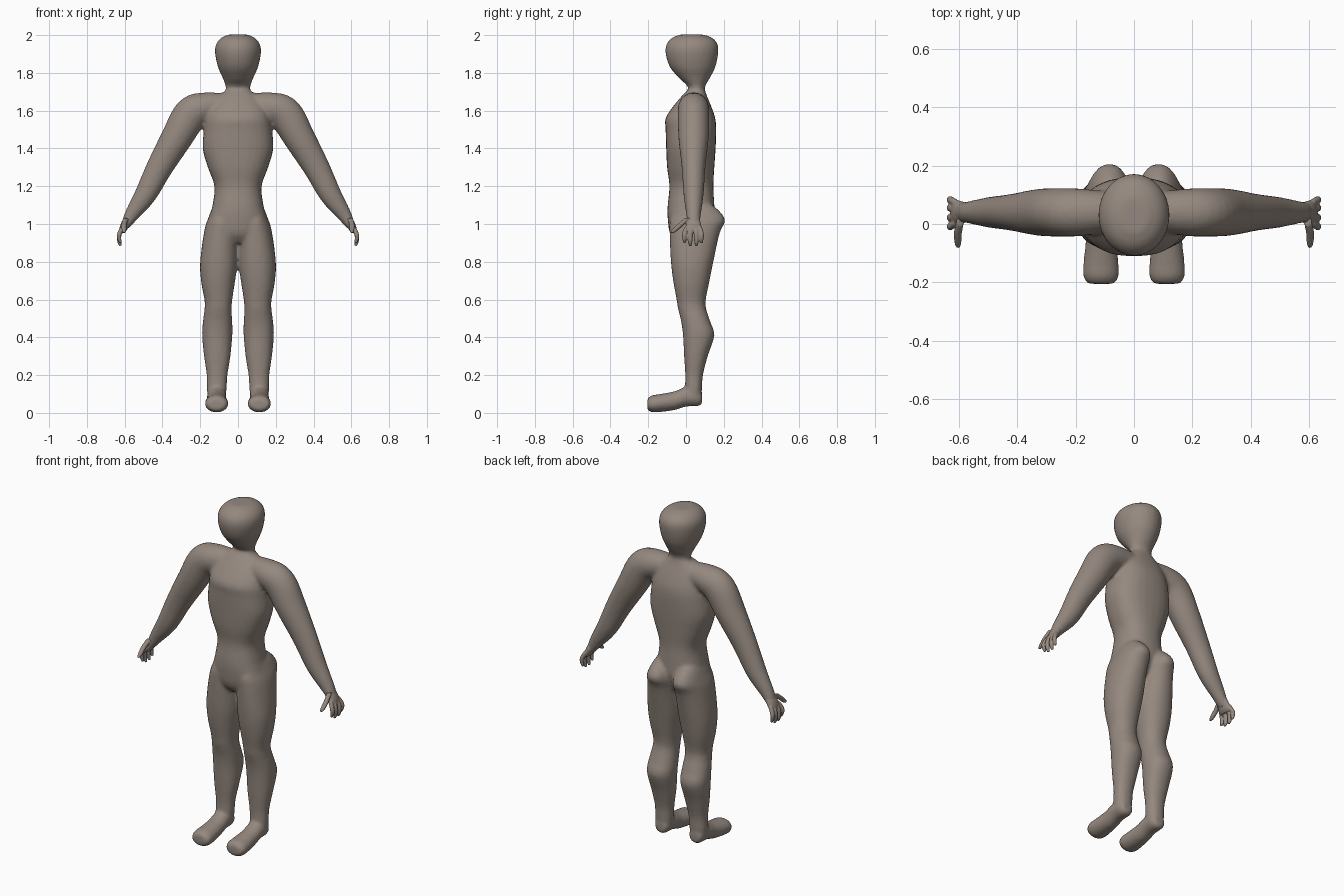
import bpy
import bmesh
import math
from mathutils import Vector

cube = bpy.data.objects.get("Cube")
if cube:
    bpy.data.objects.remove(cube, do_unlink=True)

skin = bpy.data.materials.new("taupe_skin")
skin.use_nodes = True
skin.diffuse_color = (0.30, 0.25, 0.215, 1)
skin.node_tree.nodes["Principled BSDF"].inputs["Base Color"].default_value = skin.diffuse_color

AXIS_Y = Vector((0, 1, 0))
AXIS_Z = Vector((0, 0, 1))


def spline(rows, steps):
    """Smooth interpolation through rows of any length."""
    result = []
    last = len(rows) - 1
    for i in range(last):
        before, start, end, after = (rows[max(0, min(last, i + k))] for k in (-1, 0, 1, 2))
        for step in range(steps):
            t = step / steps
            result.append([
                b + t * ((c - a) + t * ((2 * a - 5 * b + 4 * c - d) + t * (3 * (b - c) + d - a))) / 2
                for a, b, c, d in zip(before, start, end, after)])
            result[-1] = [
                b + (t * (c - a) + t * t * (2 * a - 5 * b + 4 * c - d)
                     + t ** 3 * (3 * (b - c) + d - a)) / 2
                for a, b, c, d in zip(before, start, end, after)]
    result.append(list(rows[-1]))
    return result


def power(value, exponent):
    return math.copysign(abs(value) ** exponent, value)


def loft(bm, rows, depth_axis=AXIS_Y, side=1, exponent=1.0, sides=28, steps=5):
    """Closed tube through rows of x, y, z, half width, half depth."""
    path = spline(rows, steps)
    centres = [Vector(row[:3]) for row in path]
    rings = []
    for i, row in enumerate(path):
        tangent = centres[min(i + 1, len(path) - 1)] - centres[max(i - 1, 0)]
        across = depth_axis.cross(tangent).normalized()
        ring = []
        for k in range(sides):
            angle = math.tau * k / sides
            point = (centres[i]
                     + across * row[3] * power(math.cos(angle), exponent)
                     + depth_axis * row[4] * power(math.sin(angle), exponent))
            point.x *= side
            ring.append(bm.verts.new(point))
        rings.append(ring)
    faces = [bm.faces.new(rings[0]), bm.faces.new(rings[-1])]
    for low, high in zip(rings, rings[1:]):
        for k in range(sides):
            n = (k + 1) % sides
            faces.append(bm.faces.new((low[k], low[n], high[n], high[k])))
    bmesh.ops.recalc_face_normals(bm, faces=faces)


def finish(bm, name, voxel, smoothing):
    """Merge the overlapping volumes into one smooth skin."""
    mesh = bpy.data.meshes.new(name)
    bm.to_mesh(mesh)
    bm.free()
    mesh.materials.append(skin)
    obj = bpy.data.objects.new(name, mesh)
    bpy.context.collection.objects.link(obj)
    mesh.polygons.foreach_set("use_smooth", [True] * len(mesh.polygons))
    remesh = obj.modifiers.new("merge", "REMESH")
    remesh.mode = "VOXEL"
    remesh.voxel_size = voxel
    remesh.use_smooth_shade = True
    relax = obj.modifiers.new("relax", "SMOOTH")
    relax.factor = 0.5
    relax.iterations = smoothing


def upright(profile):
    """Turn z, half width, front y, back y into loft rows."""
    return [(0, (f + b) / 2, z, w, (b - f) / 2) for z, w, f, b in profile]


def limb(profile):
    """Turn z, inner x, outer x, front y, back y into loft rows."""
    return [((i + o) / 2, (f + b) / 2, z, (o - i) / 2, (b - f) / 2) for z, i, o, f, b in profile]


torso = upright([
    (.90, .06, -.05, .06), (.95, .13, -.085, .12), (1.03, .15, -.097, .15),
    (1.1, .135, -.097, .15), (1.2, .125, -.088, .145), (1.3, .16, -.1, .15),
    (1.4, .187, -.105, .157), (1.5, .18, -.108, .16), (1.56, .17, -.108, .155),
    (1.62, .15, -.07, .135), (1.68, .1, -.02, .11), (1.71, .06, .01, .1)])
head = upright([
    (1.64, .07, .0, .11), (1.72, .065, .012, .1), (1.77, .08, -.035, .125),
    (1.83, .106, -.085, .155), (1.9, .121, -.108, .17), (1.95, .117, -.104, .168),
    (1.985, .09, -.075, .14), (2.003, .05, -.03, .09)])
leg = limb([
    (1.12, .05, .09, .02, .1), (1.08, .025, .135, -.05, .165), (1.02, .008, .16, -.085, .207),
    (.95, .001, .18, -.087, .178), (.8, .003, .2, -.08, .145), (.7, .015, .196, -.068, .125),
    (.6, .03, .178, -.05, .105), (.55, .034, .177, -.042, .107), (.48, .03, .186, -.025, .13),
    (.41, .03, .19, -.016, .15), (.3, .04, .18, -.01, .115), (.2, .056, .166, -.004, .09),
    (.13, .06, .165, -.005, .085), (.07, .065, .16, .0, .08)])
foot = [
    (.113, .085, .075, .03, .03), (.113, .06, .083, .046, .048), (.113, 0, .085, .051, .052),
    (.113, -.06, .065, .053, .05), (.113, -.13, .053, .06, .048), (.113, -.18, .048, .061, .045),
    (.113, -.205, .046, .045, .03)]
arm = [
    (.04, .045, 1.63, .06, .06), (.17, .04, 1.617, .08, .08), (.25, .04, 1.58, .092, .083),
    (.325, .04, 1.455, .083, .08), (.415, .04, 1.3, .07, .063), (.49, .04, 1.155, .058, .053),
    (.565, .04, 1.045, .038, .038), (.6, .04, .985, .022, .034)]

body = bmesh.new()
loft(body, torso, exponent=.85)
loft(body, head)
for side in (1, -1):
    loft(body, leg, side=side, exponent=.92)
    loft(body, foot, AXIS_Z, side)
    loft(body, arm, side=side)
finish(body, "body", .01, 5)

# Hands: palm, four curled fingers and a thumb
palm = [(.57, .04, 1.035, .028, .03), (.595, .04, 1.0, .024, .039),
        (.61, .038, .97, .019, .044), (.615, .038, .955, .012, .04)]
thumb = [(.595, .01, 1.03, .014, .018), (.603, -.03, .995, .014, .019),
         (.603, -.06, .967, .012, .018), (.602, -.074, .953, .007, .01)]
fingers = [(-.008, .9), (.022, .885), (.055, .885), (.082, .9)]
for name, side in (("left_hand", 1), ("right_hand", -1)):
    hand = bmesh.new()
    loft(hand, palm, side=side)
    loft(hand, thumb, side=side, sides=12)
    for y, tip in fingers:
        root = .04 + (y - .04) * .75
        loft(hand, [(.608, root, .985, .012, .012), (.627, y, .95, .012, .013),
                    (.629, y, tip + .025, .011, .012), (.621, y, tip, .007, .007)],
             side=side, sides=12)
    finish(hand, name, .004, 2)
